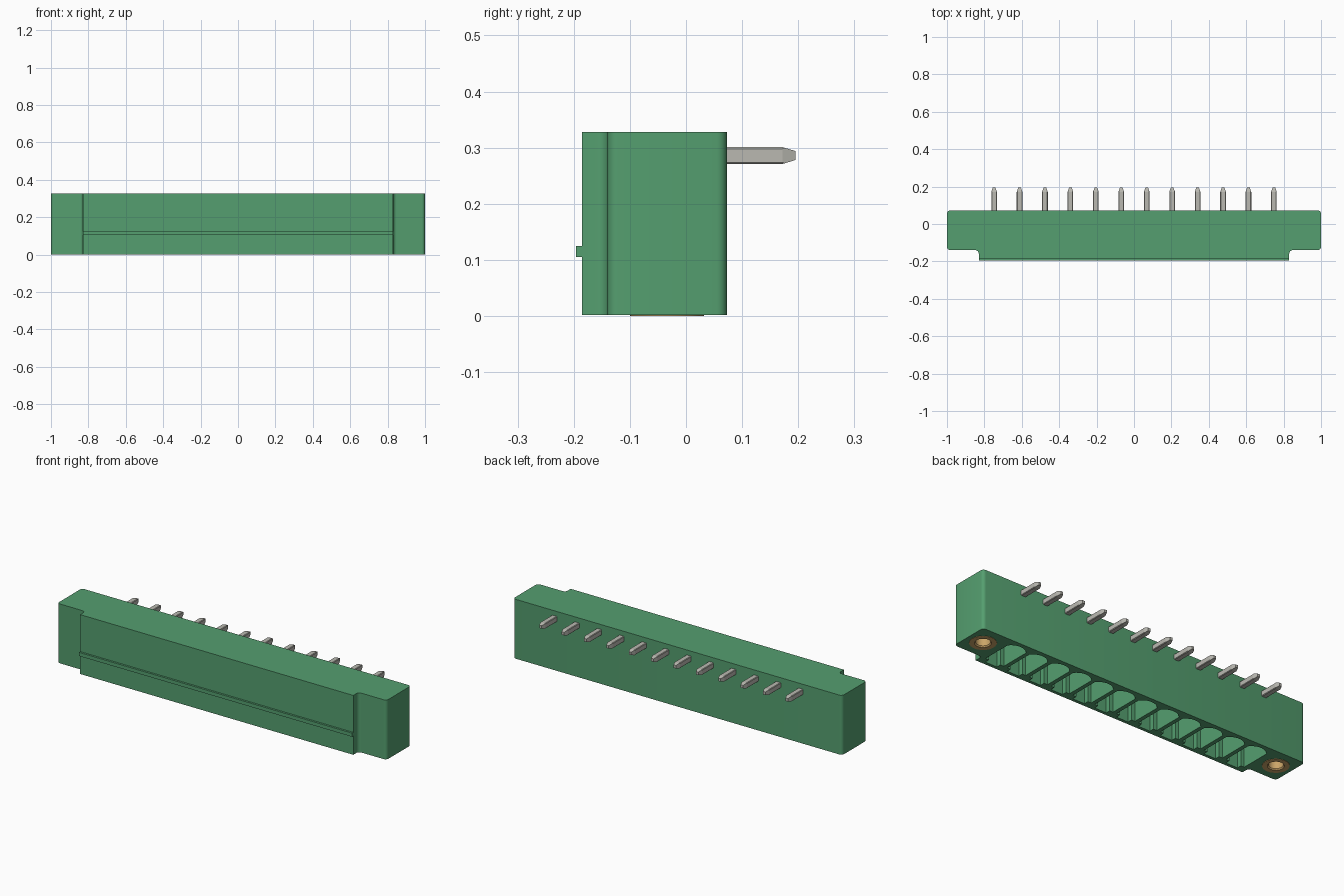
import bpy, bmesh, math

if "Cube" in bpy.data.objects:
    bpy.data.objects.remove(bpy.data.objects["Cube"], do_unlink=True)


def material(name, rgb, metallic=0.0):
    m = bpy.data.materials.new(name)
    m.diffuse_color = (*rgb, 1)
    m.use_nodes = True
    bsdf = m.node_tree.nodes["Principled BSDF"]
    bsdf.inputs["Base Color"].default_value = (*rgb, 1)
    bsdf.inputs["Metallic"].default_value = metallic
    return m


GREEN = material("green plastic", (0.09, 0.345, 0.16))
TIN = material("tinned metal", (0.49, 0.485, 0.44))
BRASS = material("brass", (0.60, 0.38, 0.14))

PITCH, COUNT = 0.136, 12
BOTTOM, TOP = 0.002, 0.328
PIN_X = [(i - (COUNT - 1) / 2) * PITCH for i in range(COUNT)]
INSERTS = [(-0.911, -0.034), (0.911, -0.034)]


def prism(bm, points, z0, z1):
    """Extrude a counter-clockwise outline from z0 to z1."""
    face = bm.faces.new([bm.verts.new((x, y, z0)) for x, y in points])
    face.normal_update()
    new = bmesh.ops.extrude_face_region(bm, geom=[face])["geom"]
    bmesh.ops.translate(bm, vec=(0, 0, z1 - z0),
                        verts=[v for v in new if isinstance(v, bmesh.types.BMVert)])


def arc(cx, cy, r, a0, a1, n=5):
    return [(cx + r * math.cos(math.radians(a0 + (a1 - a0) * i / n)),
             cy + r * math.sin(math.radians(a0 + (a1 - a0) * i / n)))
            for i in range(n + 1)]


def finish(name, bm, mat, smooth=True):
    bmesh.ops.recalc_face_normals(bm, faces=bm.faces)
    mesh = bpy.data.meshes.new(name)
    bm.to_mesh(mesh)
    bm.free()
    mesh.materials.append(mat)
    ob = bpy.data.objects.new(name, mesh)
    bpy.context.collection.objects.link(ob)
    bpy.ops.object.select_all(action="DESELECT")
    ob.select_set(True)
    bpy.context.view_layer.objects.active = ob
    if smooth:
        bpy.ops.object.shade_smooth_by_angle(angle=math.radians(30))
    return ob


# Housing outline: wide flange at the back, narrower block at the front
R = 0.018
half = ([(0.83, -0.185)] + arc(0.83 + R, -0.14 - R, R, 180, 90)
        + arc(1 - R, -0.14 + R, R, -90, 0) + arc(1 - R, 0.073 - R, R, 0, 90))
outline = half + [(-x, y) for x, y in reversed(half)]
bm = bmesh.new()
prism(bm, outline, BOTTOM, TOP)
housing = finish("housing", bm, GREEN, smooth=False)

# Cutter: one socket per contact with a scalloped back, plus the insert holes
W, SAG = 0.057, 0.028
rad = (W * W + SAG * SAG) / (2 * SAG)
ang = math.degrees(math.asin(W / rad))
scallop = arc(0, 0.022 + SAG - rad, rad, 90 - ang, 90 + ang, 12)
socket = ([(-0.036, -0.168), (0.036, -0.168), (0.036, -0.142), (W, -0.142)]
          + scallop + [(-W, -0.142), (-0.036, -0.142)])
bm = bmesh.new()
for px in PIN_X:
    prism(bm, [(px + x, y) for x, y in socket], -0.05, 0.24)
for cx, cy in INSERTS:
    prism(bm, arc(cx, cy, 0.066, 0, 360, 32)[:-1], -0.05, 0.22)
cutter = finish("socket_cutter", bm, GREEN, smooth=False)
cutter.hide_render = True

bpy.context.view_layer.objects.active = housing
cut = housing.modifiers.new("sockets", "BOOLEAN")
cut.operation, cut.solver, cut.object = "DIFFERENCE", "EXACT", cutter
bpy.ops.object.modifier_apply(modifier=cut.name)
bpy.data.objects.remove(cutter, do_unlink=True)
bpy.ops.object.select_all(action="DESELECT")
housing.select_set(True)
bpy.ops.object.shade_smooth_by_angle(angle=math.radians(30))

# Locking rib along the front
bm = bmesh.new()
prism(bm, [(-0.83, -0.196), (0.83, -0.196), (0.83, -0.18), (-0.83, -0.18)], 0.105, 0.125)
finish("front_rib", bm, GREEN, smooth=False)


# Bent contacts: square wire with tapered tips, swept through an L
def contact(name, px):
    h, ly, hz = 0.015, -0.04, 0.286
    # centre (y, z), across-bend direction (y, z), half thickness, half width
    stations = [((ly, 0.07), (1, 0), 0.008, 0.007),
                ((ly, 0.095), (1, 0), h, h),
                ((ly, hz), (1, -1), h, h),
                ((0.172, hz), (0, -1), h, h),
                ((0.195, hz), (0, -1), 0.008, 0.007)]
    bm = bmesh.new()
    rings = []
    for (y, z), (dy, dz), t, w in stations:
        rings.append([bm.verts.new((px + sx * w, y + sy * dy * t, z + sy * dz * t))
                      for sx, sy in ((-1, -1), (1, -1), (1, 1), (-1, 1))])
    for a, b in zip(rings, rings[1:]):
        for i in range(4):
            j = (i + 1) % 4
            bm.faces.new((a[i], a[j], b[j], b[i]))
    bm.faces.new(rings[0])
    bm.faces.new(rings[-1])
    # Soften the long edges of the wire
    edges = [e for e in bm.edges
             if abs(e.verts[0].co.x - e.verts[1].co.x) < 0.009
             and (e.verts[0].co - e.verts[1].co).length > 0.1]
    bmesh.ops.bevel(bm, geom=edges, offset=0.003, segments=1, affect="EDGES")
    finish(name, bm, TIN, smooth=False)


for i, px in enumerate(PIN_X):
    contact(f"contact_pin_{i + 1}", px)

# Threaded inserts: brass tubes in the flange ends
for side, (cx, cy) in zip(("right", "left"), INSERTS):
    bm = bmesh.new()
    section = [(0.066, 0.0), (0.066, 0.22), (0.036, 0.22), (0.036, 0.006), (0.041, 0.0)]
    n = 32
    rings = [[bm.verts.new((cx + r * math.cos(math.tau * k / n),
                            cy + r * math.sin(math.tau * k / n), z)) for k in range(n)]
             for r, z in section]
    for a, b in zip(rings, rings[1:] + rings[:1]):
        for k in range(n):
            m = (k + 1) % n
            bm.faces.new((a[k], a[m], b[m], b[k]))
    finish(f"{side}_threaded_insert", bm, BRASS)
